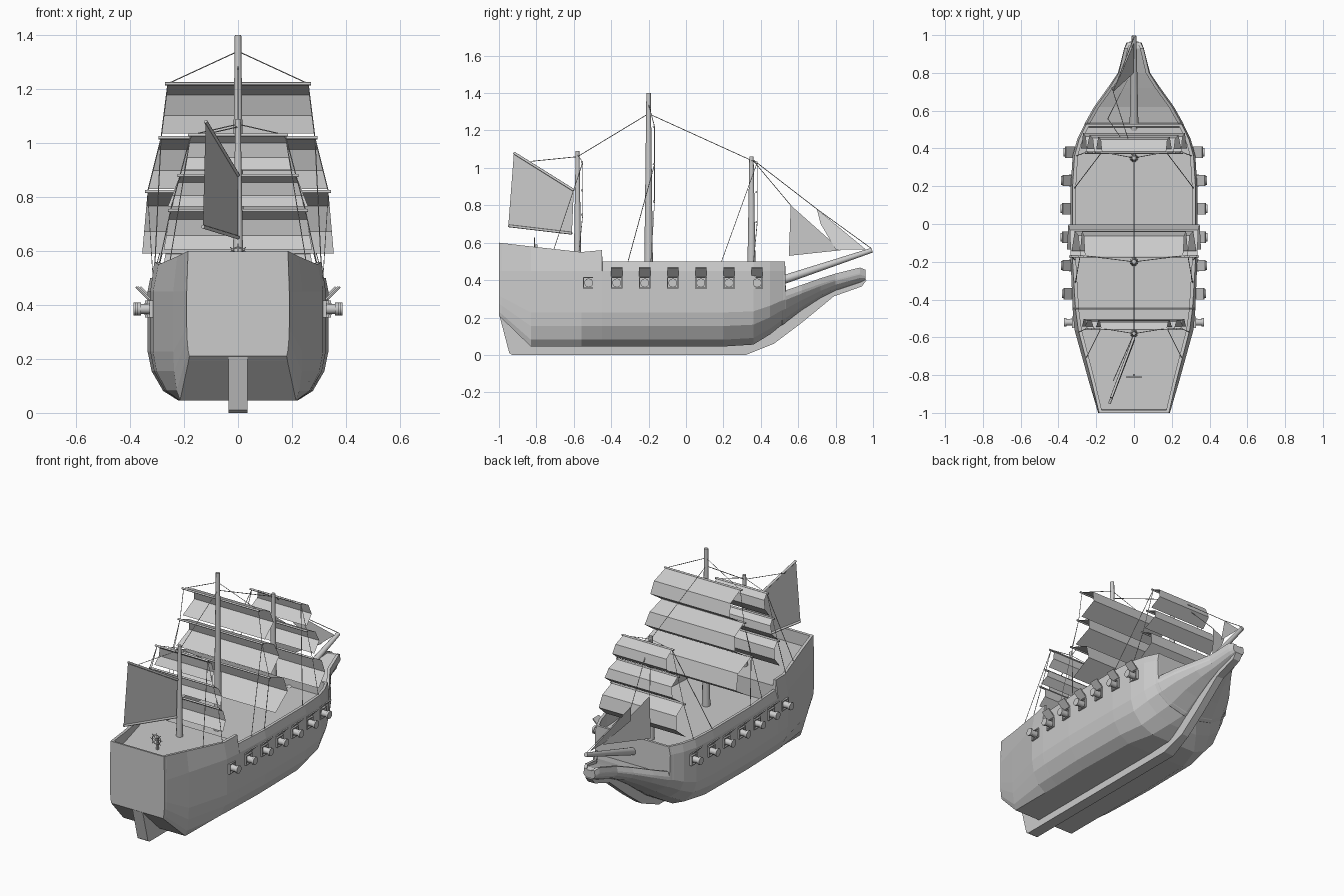
import bpy, bmesh, math
from mathutils import Vector, Matrix

if "Cube" in bpy.data.objects:
    bpy.data.objects.remove(bpy.data.objects["Cube"], do_unlink=True)

grey = bpy.data.materials.new("plain grey")
grey.use_nodes = True
GREY = (0.6, 0.6, 0.6, 1)
grey.diffuse_color = GREY
grey.node_tree.nodes["Principled BSDF"].inputs["Base Color"].default_value = GREY


def finish(name, bm, normals=True, smooth=False):
    if normals:
        bmesh.ops.recalc_face_normals(bm, faces=bm.faces)
    mesh = bpy.data.meshes.new(name)
    bm.to_mesh(mesh)
    bm.free()
    mesh.materials.append(grey)
    ob = bpy.data.objects.new(name, mesh)
    bpy.context.collection.objects.link(ob)
    if smooth:
        bpy.ops.object.select_all(action='DESELECT')
        ob.select_set(True)
        bpy.context.view_layer.objects.active = ob
        bpy.ops.object.shade_smooth_by_angle(angle=math.radians(50))
    return ob


def rod(bm, a, b, r1, r2=None, sides=8):
    a, b = Vector(a), Vector(b)
    d = b - a
    m = Matrix.Translation((a + b) / 2) @ d.to_track_quat('Z', 'Y').to_matrix().to_4x4()
    bmesh.ops.create_cone(bm, cap_ends=True, segments=sides, radius1=r1,
                          radius2=r1 if r2 is None else r2, depth=d.length, matrix=m)


def box(bm, centre, size, turn=None):
    m = Matrix.Translation(centre) @ (turn or Matrix()) @ Matrix.Diagonal((*size, 1))
    bmesh.ops.create_cube(bm, size=1, matrix=m)


# Hull stations: y, bottom z, bottom half width, widest, rail half width, rail z, deck z
POOP, DECK = .52, .415
stations = [
    (-1, .21, .18, .19, .185, .60, .599), (-.985, .195, .183, .194, .188, .598, .597),
    (-.983, .193, .183, .195, .189, .598, POOP),
    (-.83, .045, .215, .24, .225, .58, POOP),
    (-.56, .045, .215, .315, .295, .55, POOP), (-.45, .045, .215, .325, .31, .56, POOP),
    (-.446, .045, .215, .325, .31, .5, DECK), (-.2, .045, .22, .335, .325, .5, DECK),
    (.2, .045, .21, .335, .325, .5, DECK), (.36, .055, .16, .325, .315, .5, DECK),
    (.45, .11, .1, .30, .29, .5, DECK), (.512, .16, .05, .27, .26, .5, DECK),
    (.515, .16, .05, .268, .258, .5, .499), (.53, .17, .045, .262, .252, .5, .499),
    (.534, .175, .045, .26, .25, .345, .325), (.62, .24, .035, .212, .202, .375, .345),
    (.72, .305, .03, .14, .13, .41, .385), (.80, .345, .025, .085, .08, .435, .415),
    (.93, .385, .02, .052, .05, .467, .455), (.96, .40, .015, .04, .035, .455, .45)]


def section(y, zb, xb, m, t, zt, zd):
    zw = min(.45, zt - .03)
    w = xb - m
    # The turn of the bilge sits higher on the beak than on the main hull
    bilge = (zw - zb) * (.45 if zt >= .5 else .85)
    half = [(xb, zb), (xb - w * .5, zb + bilge * .2), (xb - w * .87, zb + bilge * .6),
            (m, zb + bilge), (m, zw), (t, zt), (t - .018, zt), (t - .018, zd)]
    return [(x, y, z) for x, z in half] + [(-x, y, z) for x, z in reversed(half)]


def half_width(y):
    for a, b in zip(stations, stations[1:]):
        if a[0] <= y <= b[0]:
            return a[3] + (b[3] - a[3]) * (y - a[0]) / (b[0] - a[0])


bm = bmesh.new()
rings = [[bm.verts.new(p) for p in section(*s)] for s in stations]
n = len(rings[0])
for a, b in zip(rings, rings[1:]):
    for i in range(n):
        j = (i + 1) % n
        bm.faces.new((a[i], a[j], b[j], b[i]))
bm.faces.new(rings[0])
bm.faces.new(rings[-1])
finish("hull", bm)

# Keel, stem and rudder in one flat slab
bm = bmesh.new()
outline = [(-1, .22), (-.945, .01), (-.93, 0), (.32, 0), (.47, .06), (.61, .165), (.72, .255),
           (.79, .313), (.94, .366), (.965, .40), (.93, .42), (.72, .33), (.47, .15), (.3, .06),
           (-.8, .06)]
face = bm.faces.new([bm.verts.new((-.036 if y < .4 else -.024, y, z)) for y, z in outline])
top = bmesh.ops.extrude_face_region(bm, geom=[face])
for v in top["geom"]:
    if isinstance(v, bmesh.types.BMVert):
        v.co.x *= -1
finish("keel_and_rudder", bm)

# Masts and bowsprit
masts = {"mizzen": (-.58, .5, 1.09, .02), "main": (-.2, .4, 1.4, .024), "fore": (.35, .4, 1.06, .023)}
for name, (y, z0, z1, r) in masts.items():
    bm = bmesh.new()
    rod(bm, (0, y, z0), (0, y, z1), r, r * .5, 12)
    finish(name + "_mast", bm, smooth=True)
bm = bmesh.new()
rod(bm, (0, .5, .395), (0, .995, .56), .024, .013, 12)
finish("bowsprit", bm, smooth=True)

# Square sails: top z, bottom z, top half width, bottom half width, depth of the belly
square = {
    "main": [(1.22, 1.035, .26, .285, .128), (1.02, .83, .285, .33, .13), (.82, .59, .335, .355, .165)],
    "mizzen": [(1.03, .90, .175, .2, .04), (.88, .765, .215, .26, .045), (.75, .605, .25, .275, .05)],
    "fore": [(1.03, .89, .17, .2, .08), (.87, .73, .21, .25, .09), (.71, .52, .25, .28, .1)]}
bulge = [(0, 0), (.82, .23), (1, .64), (.2, 1)]
braces = {"main": .11, "mizzen": .13, "fore": .16}
ropes = bmesh.new()
ROPE = .002


def rope(a, b):
    rod(ropes, a, b, ROPE, sides=4)


def rail_point(side, y):
    return (side * (half_width(y) - .02), y, .555 if y < -.45 else .5)


for name, sails in square.items():
    mast_y, _, mast_top, r = masts[name]
    y0 = mast_y + r + .008
    bm, yards = bmesh.new(), bmesh.new()
    for k, (zt, zb, wt, wb, depth) in enumerate(sails):
        rows = []
        for f, t in bulge:
            w = wt + (wb - wt) * t
            rows.append([bm.verts.new((s * w, y0 + f * depth, zt + (zb - zt) * t)) for s in (-1, 1)])
        for a, b in zip(rows, rows[1:]):
            bm.faces.new((a[0], b[0], b[1], a[1]))
        rod(yards, (-wt - .01, y0 - .004, zt), (wt + .01, y0 - .004, zt), .006)
        # Lines joining the yard ends down to the rail
        for s in (-1, 1):
            rope((s * wt, y0, zt), (s * sails[k + 1][2], y0, sails[k + 1][0]) if k < 2
                 else rail_point(s, y0 - .02))
            if k == 0:
                rope((0, mast_y, mast_top - (.06 if name == "main" else .02)), (s * wt, y0, zt))
            if k == (1 if name == "main" else 0):
                rope((s * wt, y0, zt), rail_point(s, mast_y - braces[name]))
    finish(name + "_square_sails", bm, normals=False)
    finish(name + "_yards", yards, smooth=True)


def cloth(name, points):
    bm = bmesh.new()
    bm.faces.new([bm.verts.new(p) for p in points])
    return finish(name, bm, normals=False)


# Spanker with its gaff and boom, then the jibs
peak, throat, tack, clew = (-.12, -.92, 1.08), (0, -.6, .88), (0, -.61, .65), (-.13, -.95, .69)
cloth("spanker_sail", (peak, throat, tack, clew))
bm = bmesh.new()
rod(bm, throat, peak, .007)
rod(bm, tack, clew, .007)
finish("gaff_and_boom", bm, smooth=True)
cloth("inner_jib", ((-.14, .56, .80), (-.14, .55, .53), (0, .83, .56)))
cloth("outer_jib", ((-.11, .70, .78), (-.12, .72, .70), (0, .80, .565), (0, .96, .565)))

# Stays
for a, b in [((0, -.2, 1.29), (0, -.58, 1.06)), ((0, -.2, 1.29), (0, .35, 1.04)),
             ((0, .35, 1.05), (-.11, .70, .78)), ((-.11, .70, .78), (0, .99, .57)),
             ((0, .35, 1.05), (-.14, .56, .80)), ((0, -.58, 1.06), (-.11, -.83, 1.035))]:
    rope(a, b)
finish("rigging", ropes)

# Cannons, port frames and raised lids down both sides
guns, frames, lids = bmesh.new(), bmesh.new(), bmesh.new()
for i in range(7):
    y, z = -.52 + i * .15, .385
    w = half_width(y)
    for s in (-1, 1):
        rod(guns, (s * (w - .05), y, z), (s * (w + .05), y, z), .022, .018, 10)
        rod(guns, (s * (w + .04), y, z), (s * (w + .053), y, z), .024, sides=10)
        for d in (-1, 1):
            box(frames, (s * w, y + d * .028, z), (.02, .006, .062))
            box(frames, (s * w, y, z + d * .028), (.02, .062, .006))
        if i:
            tilt = Matrix.Rotation(s * math.radians(45), 4, 'Y')
            box(lids, (s * (w + .02), y, .444), (.007, .06, .065), tilt)
finish("cannons", guns, smooth=True)
finish("port_frames", frames)
finish("port_lids", lids)

# Steering wheel on the poop deck
bm = bmesh.new()
hub = Vector((0, -.81, .585))
rim = [hub + Vector((math.cos(a), 0, math.sin(a))) * .03
       for a in (i * math.tau / 8 for i in range(8))]
for i, p in enumerate(rim):
    rod(bm, p, rim[(i + 1) % 8], .003, sides=6)
    rod(bm, hub, hub + (p - hub) * 1.4, .002, sides=6)
box(bm, (0, -.8, .55), (.012, .012, .08))
finish("steering_wheel", bm)
